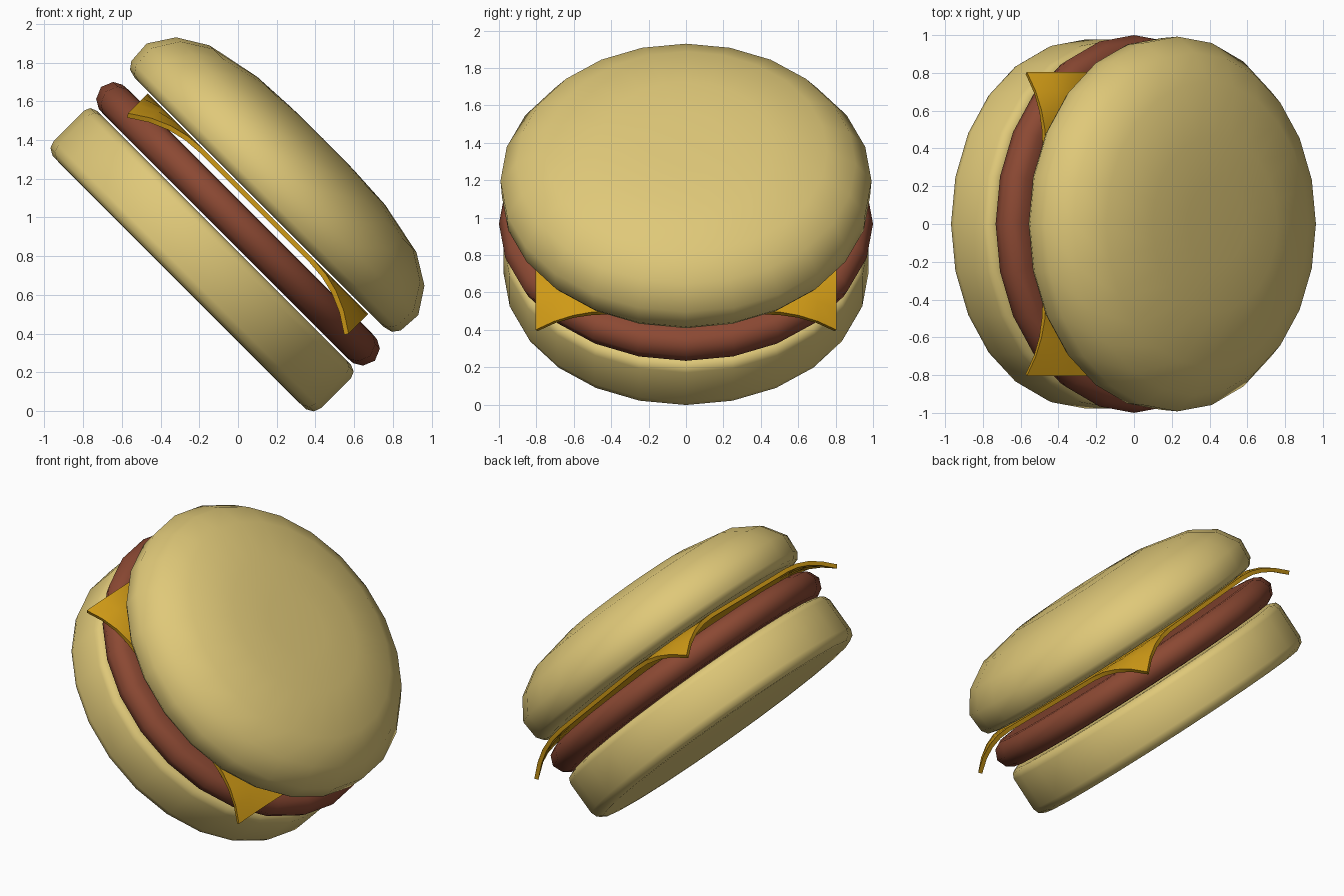
import bpy, bmesh, math
from mathutils import Matrix

if "Cube" in bpy.data.objects:
    bpy.data.objects.remove(bpy.data.objects["Cube"])

# Whole burger is tipped 45 degrees toward +x
TILT = Matrix.Translation((0, 0, 0.967)) @ Matrix.Rotation(math.radians(45), 4, 'Y')
SIDES = 24


def material(name, rgb):
    m = bpy.data.materials.new(name)
    m.diffuse_color = (*rgb, 1)
    m.use_nodes = True
    m.node_tree.nodes["Principled BSDF"].inputs["Base Color"].default_value = m.diffuse_color
    return m


bread = material("bread tan", (0.74, 0.58, 0.19))
meat = material("meat brown", (0.26, 0.066, 0.033))
cheese = material("cheese yellow", (0.62, 0.32, 0.008))


def finish(bm, name, mat):
    bmesh.ops.recalc_face_normals(bm, faces=bm.faces)
    for f in bm.faces:
        f.smooth = True
    me = bpy.data.meshes.new(name)
    bm.to_mesh(me)
    bm.free()
    me.materials.append(mat)
    ob = bpy.data.objects.new(name, me)
    bpy.context.collection.objects.link(ob)
    ob.matrix_world = TILT
    return ob


def lathe(name, profile, mat):
    """Round part: (radius, height) profile turned about the burger axis."""
    bm = bmesh.new()
    vs = [bm.verts.new((r, 0, h)) for r, h in profile]
    edges = [bm.edges.new(p) for p in zip(vs, vs[1:])]
    bmesh.ops.spin(bm, geom=vs + edges, cent=(0, 0, 0), axis=(0, 0, 1),
                   angle=math.tau, steps=SIDES)
    bmesh.ops.remove_doubles(bm, verts=bm.verts, dist=0.0005)
    return finish(bm, name, mat)


# Buns and patty
lathe("bottom_bun", [(0, -.43), (.88, -.43), (.927, -.428), (.962, -.408), (.976, -.37),
                     (.976, -.15), (.962, -.117), (.93, -.103), (.88, -.102), (0, -.102)], bread)
lathe("patty", [(0, -.092), (.88, -.092), (.93, -.088), (.974, -.062), (1, 0),
                (.974, .062), (.93, .086), (.88, .09), (0, .09)], meat)
lathe("top_bun", [(0, .155), (.85, .155), (.91, .156), (.957, .168), (.984, .205),
                  (.992, .325), (.907, .455), (.755, .548), (.467, .607), (.22, .62), (0, .622)], bread)

# Cheese slice: square sheet whose corners droop past the patty rim
bm = bmesh.new()
bmesh.ops.create_grid(bm, x_segments=16, y_segments=16, size=0.805)
for v in bm.verts:
    r = v.co.xy.length
    v.co.z = 0.146 - 0.145 * max(0, (r - 0.9) / 0.24) ** 1.8
slice_ob = finish(bm, "cheese_slice", cheese)
if slice_ob.data.polygons[0].normal.z < 0:
    slice_ob.data.flip_normals()
solid = slice_ob.modifiers.new("thickness", 'SOLIDIFY')
solid.thickness = 0.026
solid.offset = -1
bpy.context.view_layer.objects.active = slice_ob
slice_ob.select_set(True)
bpy.ops.object.modifier_apply(modifier=solid.name)
bpy.ops.object.shade_smooth_by_angle(angle=math.radians(40))
